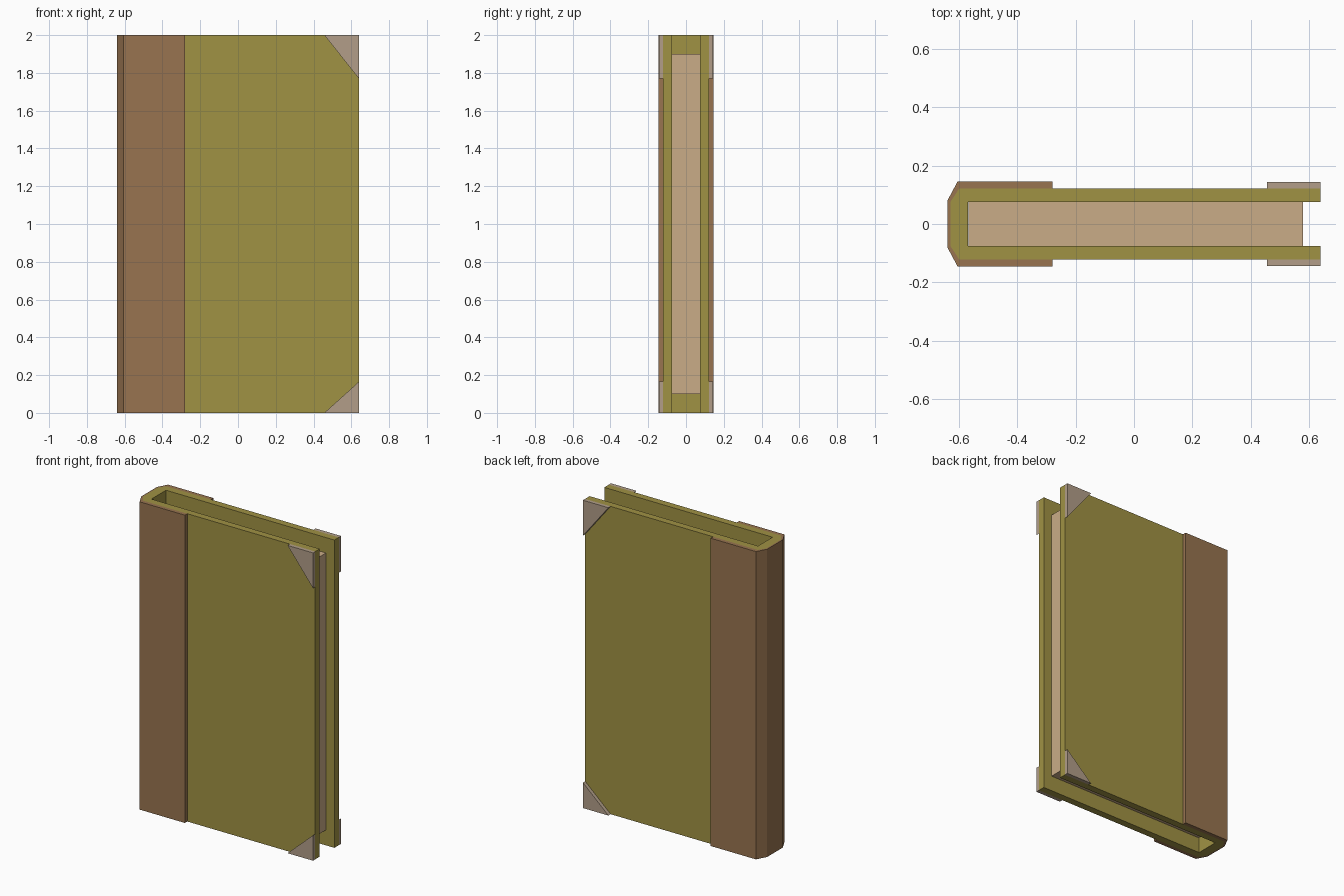
import bpy, bmesh

if "Cube" in bpy.data.objects:
    bpy.data.objects.remove(bpy.data.objects["Cube"])


def material(name, rgb):
    m = bpy.data.materials.new(name)
    lin = [((c / 255 + 0.055) / 1.055) ** 2.4 for c in rgb]
    m.diffuse_color = (*lin, 1)
    m.use_nodes = True
    m.node_tree.nodes["Principled BSDF"].inputs["Base Color"].default_value = m.diffuse_color
    return m


OLIVE = material("olive cloth", (160, 146, 68))
LEATHER = material("brown leather", (152, 116, 80))
PAPER = material("tan paper", (202, 172, 135))
TIP = material("grey tan tip", (178, 158, 137))


def prism(name, points, offset, mat):
    """Extrude a flat polygon of 3D points along an offset."""
    bm = bmesh.new()
    face = bm.faces.new([bm.verts.new(p) for p in points])
    geom = bmesh.ops.extrude_face_region(bm, geom=[face])["geom"]
    bmesh.ops.translate(bm, vec=offset,
                        verts=[g for g in geom if isinstance(g, bmesh.types.BMVert)])
    bmesh.ops.recalc_face_normals(bm, faces=bm.faces)
    mesh = bpy.data.meshes.new(name)
    bm.to_mesh(mesh)
    bm.free()
    mesh.materials.append(mat)
    obj = bpy.data.objects.new(name, mesh)
    bpy.context.collection.objects.link(obj)
    return obj


def u_profile(half):
    """Mirror one half of a U-shaped section across y = 0."""
    return [(x, y, 0) for x, y in half] + [(x, -y, 0) for x, y in reversed(half)]


# Cover: two boards joined by a chamfered back
prism("cover", u_profile([(-0.57, 0.075), (0.64, 0.075), (0.64, 0.121),
                          (-0.60, 0.121), (-0.63, 0.075)]), (0, 0, 2), OLIVE)

# Leather spine wrapped around the back of the cover
prism("spine", u_profile([(-0.63, 0.075), (-0.60, 0.121), (-0.28, 0.121),
                          (-0.28, 0.146), (-0.605, 0.146), (-0.64, 0.08)]),
      (0, 0, 2), LEATHER)

# Page block, recessed inside the cover
prism("pages", [(-0.567, -0.075, 0.1), (0.58, -0.075, 0.1),
                (0.58, 0.075, 0.1), (-0.567, 0.075, 0.1)], (0, 0, 1.8), PAPER)

# Triangular corner tips on both boards
for side, s in (("front", -1), ("back", 1)):
    for end, z, inner in (("top", 2, 1.77), ("bottom", 0, 0.165)):
        prism(f"{side}_{end}_corner",
              [(0.457, s * 0.12, z), (0.64, s * 0.12, z), (0.64, s * 0.12, inner)],
              (0, s * 0.024, 0), TIP)
